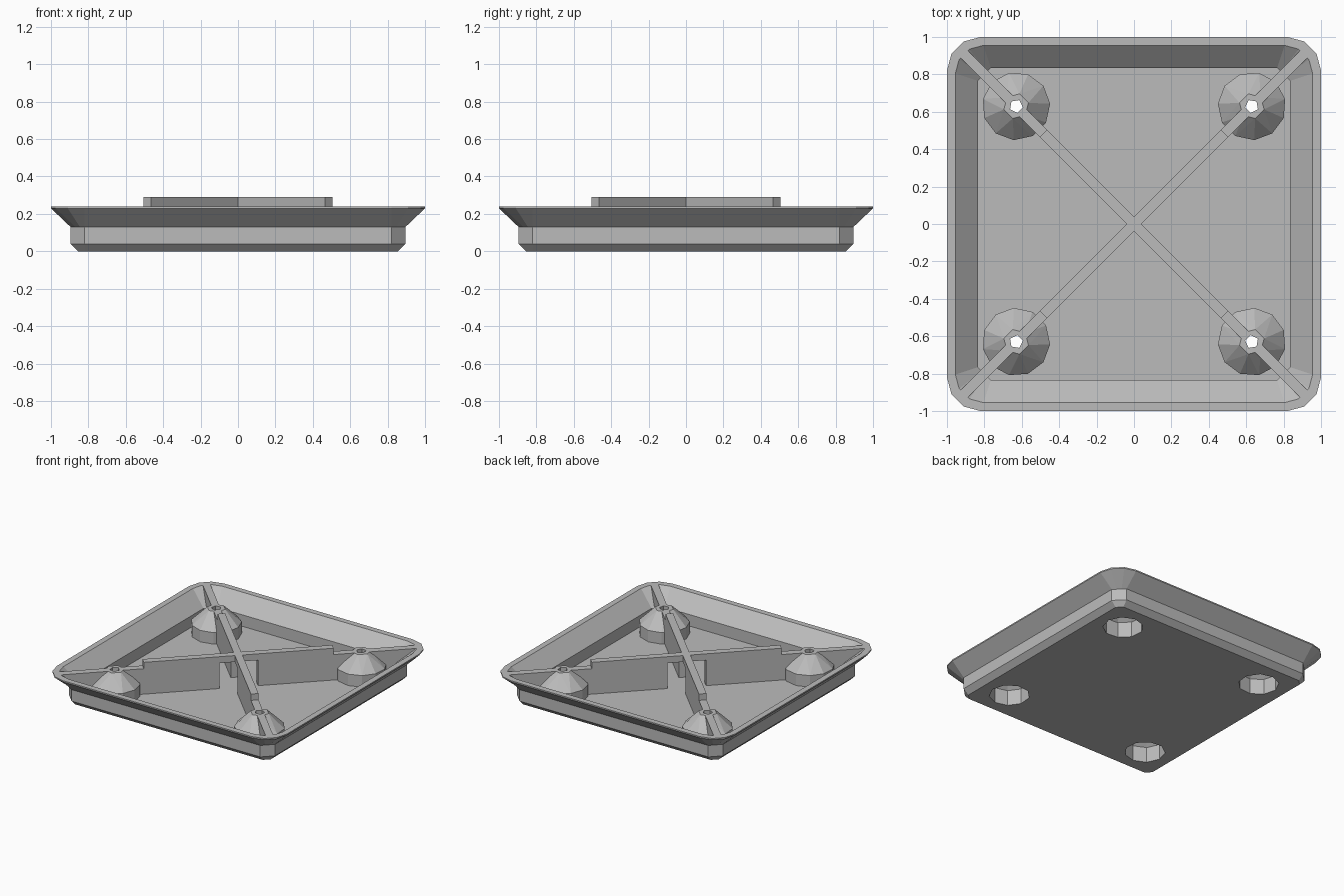
import bpy, bmesh, math
from mathutils import Vector, Matrix

cube = bpy.data.objects.get("Cube")
if cube:
    bpy.data.objects.remove(cube, do_unlink=True)

GREY = (0.5, 0.5, 0.5, 1.0)
mat = bpy.data.materials.new("plain grey")
mat.use_nodes = True
mat.diffuse_color = GREY
mat.node_tree.nodes["Principled BSDF"].inputs["Base Color"].default_value = GREY

FLOOR, STEP, TOP, RAISED = 0.04, 0.13, 0.24, 0.29
POST = 0.63


def finish(bm, name):
    bmesh.ops.recalc_face_normals(bm, faces=bm.faces)
    mesh = bpy.data.meshes.new(name)
    bm.to_mesh(mesh)
    bm.free()
    mesh.materials.append(mat)
    obj = bpy.data.objects.new(name, mesh)
    bpy.context.collection.objects.link(obj)
    return obj


def square_ring(bm, half, cut, z, rounded):
    """Square outline with cut or rounded corners, four points per corner."""
    verts = []
    for q in range(4):
        turn = Matrix.Rotation(q * math.pi / 2, 3, 'Z')
        for i in range(4):
            t = i / 3
            a = t * math.pi / 2
            u, v = (math.cos(a), math.sin(a)) if rounded else (1 - t, t)
            p = Vector((half - cut + cut * u, half - cut + cut * v, z))
            verts.append(bm.verts.new(turn @ p))
    return verts


def hulls(name, rings):
    """One convex turned piece at each of the four post positions."""
    bm = bmesh.new()
    for sx in (1, -1):
        for sy in (1, -1):
            start = math.atan2(sy, sx)
            verts = []
            for r, n, z in rings:
                for i in range(n):
                    a = start + i * math.tau / n
                    verts.append(bm.verts.new((sx * POST + r * math.cos(a),
                                               sy * POST + r * math.sin(a), z)))
            bmesh.ops.convex_hull(bm, input=verts)
    return finish(bm, name)


# Tray: outer wall, rim and inner wall as one lofted shell
bm = bmesh.new()
outline = [(0.855, 0.04, 0, False), (0.895, 0.075, FLOOR, False),
           (0.895, 0.075, STEP, False), (1.0, 0.18, TOP - 0.01, True),
           (1.0, 0.18, TOP, True), (0.955, 0.15, TOP, True),
           (0.835, 0.07, STEP, False), (0.835, 0.07, FLOOR, False)]
loops = [square_ring(bm, *row) for row in outline]
for a, b in zip(loops, loops[1:]):
    for i in range(len(a)):
        j = (i + 1) % len(a)
        bm.faces.new((a[i], a[j], b[j], b[i]))
bm.faces.new(loops[0])
bm.faces.new(loops[-1])
parts = [finish(bm, "tray")]

# Diagonal ribs: raised in the middle, open beneath the crossing
half = [(0.14, TOP), (0.14, 0.03), (1.15, 0.03), (1.15, STEP),
        (1.29, TOP), (0.686, TOP), (0.686, RAISED)]
side = half + [(-d, z) for d, z in reversed(half)]
for name, angle in (("rib_right", math.pi / 4), ("rib_left", -math.pi / 4)):
    bm = bmesh.new()
    face = bm.faces.new([bm.verts.new((d, -0.0275, z)) for d, z in side])
    out = bmesh.ops.extrude_face_region(bm, geom=[face])
    moved = [g for g in out["geom"] if isinstance(g, bmesh.types.BMVert)]
    bmesh.ops.translate(bm, verts=moved, vec=(0, 0.055, 0))
    bmesh.ops.rotate(bm, verts=bm.verts, matrix=Matrix.Rotation(angle, 3, 'Z'))
    parts.append(finish(bm, name))

# Conical screw posts
parts.append(hulls("screw_posts", [(0.182, 11, 0.03), (0.182, 11, STEP), (0.068, 6, TOP)]))

# Hollow the posts from below and pierce their tops
cutters = [hulls("bore_cutter", [(0.145, 9, -0.05), (0.145, 9, STEP - 0.01), (0.037, 5, 0.21)]),
           hulls("pin_cutter", [(0.036, 5, 0.15), (0.036, 5, 0.35)])]
for obj in parts:
    bpy.context.view_layer.objects.active = obj
    for cutter in cutters:
        mod = obj.modifiers.new("hole", 'BOOLEAN')
        mod.operation = 'DIFFERENCE'
        mod.solver = 'EXACT'
        mod.object = cutter
        bpy.ops.object.modifier_apply(modifier=mod.name)
for cutter in cutters:
    bpy.data.objects.remove(cutter, do_unlink=True)
